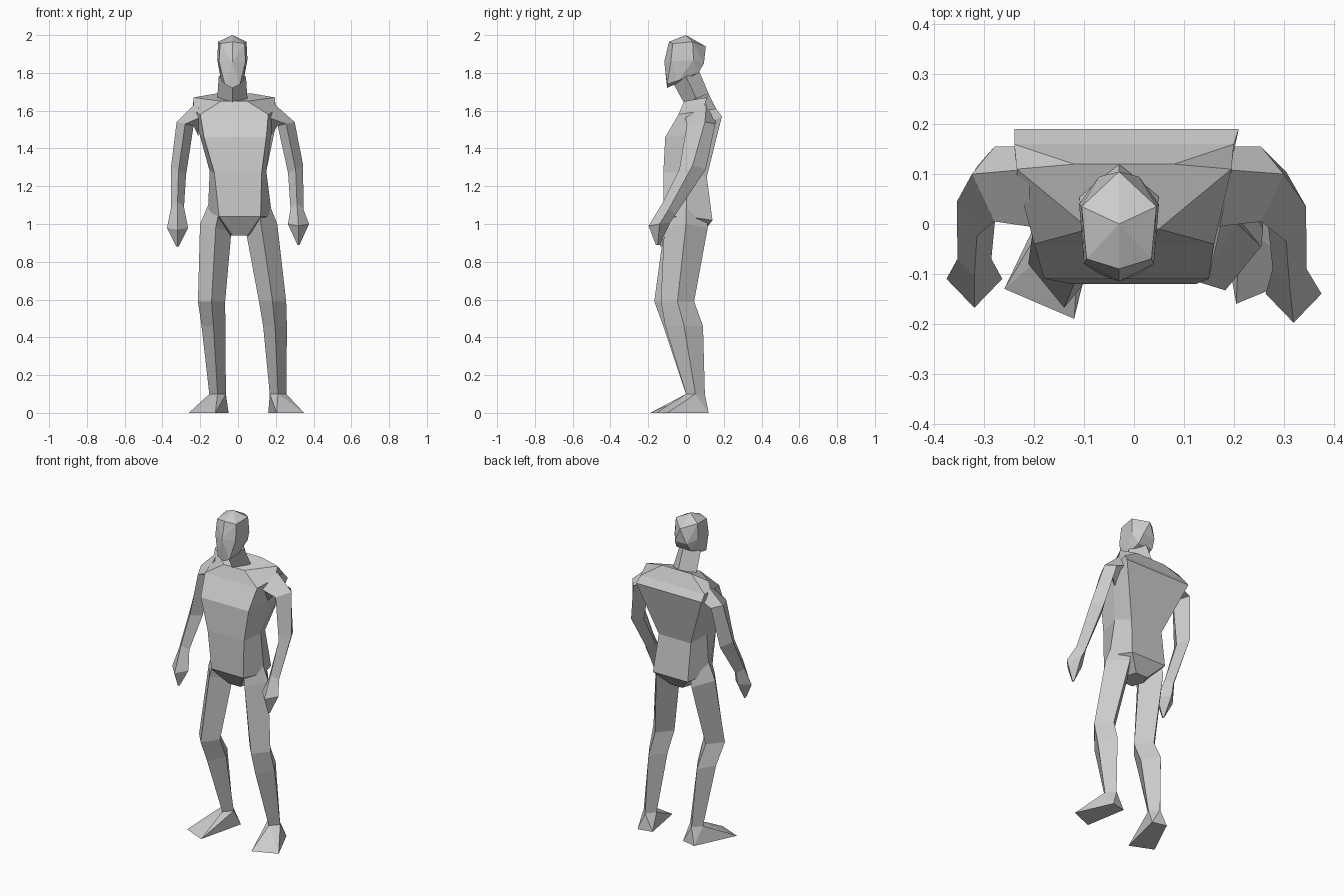
import bpy
import bmesh
import math
from mathutils import Vector

default_cube = bpy.data.objects.get("Cube")
if default_cube:
    bpy.data.objects.remove(default_cube, do_unlink=True)

# Single matte grey for the whole figure
grey = bpy.data.materials.new("plain_grey")
grey.use_nodes = True
grey.diffuse_color = (0.6, 0.6, 0.6, 1)
grey.node_tree.nodes["Principled BSDF"].inputs["Base Color"].default_value = grey.diffuse_color


def finish(name, bm):
    """Turn a bmesh into a flat-shaded grey object."""
    bmesh.ops.recalc_face_normals(bm, faces=bm.faces[:])
    mesh = bpy.data.meshes.new(name)
    bm.to_mesh(mesh)
    bm.free()
    mesh.materials.append(grey)
    obj = bpy.data.objects.new(name, mesh)
    bpy.context.collection.objects.link(obj)
    return obj


def loft(name, rings):
    """Skin a list of point rings and cap both ends."""
    bm = bmesh.new()
    rows = [[bm.verts.new(p) for p in ring] for ring in rings]
    count = len(rows[0])
    for low, high in zip(rows, rows[1:]):
        for i in range(count):
            j = (i + 1) % count
            bm.faces.new((low[i], low[j], high[j], high[i]))
    bm.faces.new(rows[0])
    bm.faces.new(rows[-1])
    return finish(name, bm)


def hull(name, points):
    """Wrap points in a faceted convex shell."""
    bm = bmesh.new()
    for p in points:
        bm.verts.new(p)
    made = bmesh.ops.convex_hull(bm, input=bm.verts[:])
    loose = [v for v in made["geom_interior"] if isinstance(v, bmesh.types.BMVert)]
    bmesh.ops.delete(bm, geom=loose, context="VERTS")
    bmesh.ops.dissolve_limit(bm, angle_limit=math.radians(3), verts=bm.verts[:], edges=bm.edges[:])
    return finish(name, bm)


def diamond(centre, out, front):
    """Four-sided section with corners outward, in front, inward and behind."""
    c, a, b = Vector(centre), Vector(out), Vector(front)
    return [c + a, c + b, c - a, c - b]


def torso_ring(shift, front, side, back):
    """Six-point section mirrored about the body line."""
    half = [Vector(p) for p in (front, side, back)]
    flip = [Vector((-p.x, p.y, p.z)) for p in reversed(half)]
    return [p + Vector((shift, 0, 0)) for p in half + flip]


# Torso, from crotch to shoulder ridge
loft("torso", [
    torso_ring(0.01, (0.04, -0.05, 0.94), (0.06, 0.02, 0.94), (0.04, 0.08, 0.94)),
    torso_ring(0.01, (0.11, -0.12, 1.04), (0.17, 0.0, 1.04), (0.12, 0.14, 1.02)),
    torso_ring(0, (0.125, -0.12, 1.27), (0.15, 0.01, 1.28), (0.11, 0.11, 1.25)),
    torso_ring(-0.015, (0.165, -0.11, 1.46), (0.19, 0.03, 1.48), (0.225, 0.19, 1.57)),
    torso_ring(-0.02, (0.18, -0.04, 1.58), (0.215, 0.09, 1.6), (0.22, 0.16, 1.61)),
    torso_ring(-0.02, (0.07, -0.01, 1.65), (0.215, 0.11, 1.67), (0.1, 0.12, 1.69)),
])

# Neck
loft("neck", [
    diamond((-0.03, 0.055, 1.665), (0.08, 0, 0), (0, -0.065, -0.025)),
    diamond((-0.03, 0.0, 1.78), (0.072, 0, 0), (0, -0.065, -0.04)),
])

# Head: crown, face, back of skull and jaw on one half, mirrored
head_half = [
    (0, 0, 2), (0, -0.09, 1.965), (0.065, -0.07, 1.955), (0.075, 0.035, 1.965),
    (0, 0.105, 1.94), (0, -0.115, 1.86), (0.07, -0.08, 1.86), (0.08, 0.04, 1.87),
    (0.04, 0.095, 1.85), (0.04, -0.1, 1.74), (0, -0.1, 1.72), (0.06, -0.04, 1.76),
    (0.05, 0.065, 1.8),
]
hull("head", [(s * x - 0.03, y, z) for x, y, z in head_half for s in (-1, 1)])

# Half-axes shared by both arms: root, shoulder, elbow, wrist, palm, fingertips
arm_axes = [
    ((0, 0.035, 0.095), (0, -0.08, 0)),
    ((0.045, 0.02, 0.01), (0, -0.075, 0)),
    ((0.04, 0, 0.02), (0, -0.07, 0)),
    ((0.034, 0, 0), (0, -0.035, 0.03)),
    ((0.056, 0, 0), (0, -0.058, -0.01)),
    ((0.006, 0, 0), (0, -0.01, 0)),
]
arm_paths = {
    "right": (-1, [(-0.21, 0.075, 1.56), (-0.28, 0.08, 1.53), (-0.315, 0.045, 1.28),
                   (-0.32, -0.07, 1.09), (-0.32, -0.11, 0.98), (-0.32, -0.125, 0.88)]),
    "left": (1, [(0.17, 0.075, 1.56), (0.255, 0.08, 1.53), (0.305, 0.035, 1.29),
                 (0.312, -0.09, 1.08), (0.32, -0.14, 1.0), (0.32, -0.15, 0.89)]),
}

# Half-axes shared by both legs: hip joint, thigh, knee, calf, ankle
leg_axes = [
    ((0.06, 0, 0), (0, -0.1, 0)),
    ((0.083, 0, 0.02), (0, -0.115, 0)),
    ((0.072, 0, 0), (0, -0.088, 0)),
    ((0.063, 0, 0), (0, -0.1, 0)),
    ((0.044, 0, 0), (0, -0.05, 0)),
]
leg_paths = {
    "right": (-1, [(-0.09, 0, 1.12), (-0.118, 0, 0.98), (-0.14, -0.08, 0.59),
                   (-0.13, -0.02, 0.46), (-0.108, 0.05, 0.1)]),
    "left": (1, [(0.1, 0, 1.12), (0.125, 0, 0.98), (0.183, -0.045, 0.59),
                 (0.196, -0.01, 0.46), (0.212, 0.05, 0.1)]),
}


def limb_rings(sign, path, axes):
    """Sections along a limb, with the outward axis flipped by side."""
    return [
        diamond(c, (sign * out[0], out[1], out[2]), front)
        for c, (out, front) in zip(path, axes)
    ]


# Arms with hands
for label, (sign, path) in arm_paths.items():
    loft(label + "_arm", limb_rings(sign, path, arm_axes))

# Sole corners: inner toe, outer toe, outer heel, inner heel
soles = {
    "right": [(-0.12, -0.19), (-0.26, -0.13), (-0.14, 0.12), (-0.05, 0.1)],
    "left": [(0.205, -0.16), (0.35, -0.1), (0.25, 0.12), (0.16, 0.1)],
}

# Legs and wedge feet
for label, (sign, path) in leg_paths.items():
    rings = limb_rings(sign, path, leg_axes)
    loft(label + "_leg", rings)
    hull(label + "_foot", rings[-1] + [Vector((x, y, 0)) for x, y in soles[label]])
